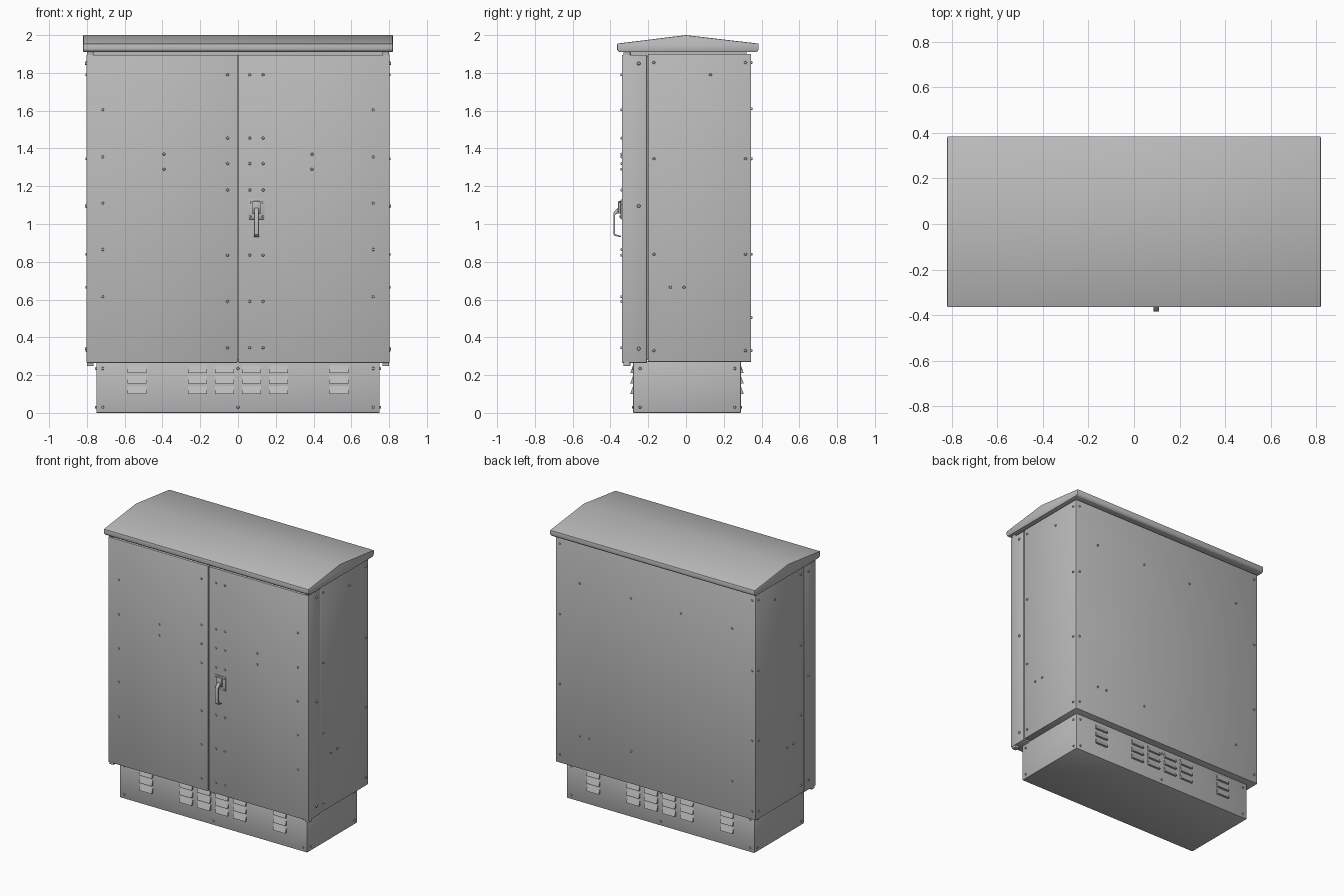
import bpy, bmesh, math
from mathutils import Matrix, Vector

if "Cube" in bpy.data.objects:
    bpy.data.objects.remove(bpy.data.objects["Cube"], do_unlink=True)

# Painted sheet steel, shared by every part
grey = bpy.data.materials.new("light_grey_steel")
grey.use_nodes = True
colour = (0.5, 0.5, 0.5, 1)
grey.diffuse_color = colour
grey.node_tree.nodes["Principled BSDF"].inputs["Base Color"].default_value = colour


def finish(bm, name, bevel=0.0, angle=30):
    bmesh.ops.recalc_face_normals(bm, faces=bm.faces)
    mesh = bpy.data.meshes.new(name)
    bm.to_mesh(mesh)
    bm.free()
    mesh.materials.append(grey)
    ob = bpy.data.objects.new(name, mesh)
    bpy.context.collection.objects.link(ob)
    bpy.ops.object.select_all(action='DESELECT')
    ob.select_set(True)
    bpy.context.view_layer.objects.active = ob
    if bevel:
        mod = ob.modifiers.new("soft_edges", 'BEVEL')
        mod.width = bevel
        mod.segments = 2
        mod.limit_method = 'ANGLE'
        mod.angle_limit = math.radians(40)
        bpy.ops.object.modifier_apply(modifier=mod.name)
    bpy.ops.object.shade_smooth_by_angle(angle=math.radians(angle))
    return ob


def add_box(bm, x, y, z):
    """Add a box given its (low, high) range on each axis."""
    centre = Vector([(r[0] + r[1]) / 2 for r in (x, y, z)])
    size = [r[1] - r[0] for r in (x, y, z)]
    mat = Matrix.Translation(centre) @ Matrix.Diagonal((*size, 1))
    return bmesh.ops.create_cube(bm, size=1, matrix=mat)["verts"]


def box(name, x, y, z, bevel=0.0):
    bm = bmesh.new()
    add_box(bm, x, y, z)
    return finish(bm, name, bevel)


def prism(name, profile, half_width, centre_x=0, bevel=0.0):
    """Extrude a (y, z) profile along x."""
    bm = bmesh.new()
    face = bm.faces.new([bm.verts.new((centre_x - half_width, y, z)) for y, z in profile])
    ext = bmesh.ops.extrude_face_region(bm, geom=[face])["geom"]
    moved = [v for v in ext if isinstance(v, bmesh.types.BMVert)]
    bmesh.ops.translate(bm, verts=moved, vec=(2 * half_width, 0, 0))
    return finish(bm, name, bevel)


def bolts(name, points, normal, radius=0.008):
    """Round fastener heads standing on a wall that faces along normal."""
    bm = bmesh.new()
    n = Vector(normal)
    turn = n.to_track_quat('Z', 'Y').to_matrix().to_4x4()
    for p in points:
        mat = Matrix.Translation(Vector(p) + n * 0.003) @ turn
        bmesh.ops.create_cone(bm, cap_ends=True, segments=10, radius1=radius,
                              radius2=radius * 0.7, depth=0.008, matrix=mat)
    return finish(bm, name)


# Main shell
box("plinth", (-0.75, 0.75), (-0.28, 0.29), (0, 0.275), 0.003)
box("cabinet_body", (-0.8, 0.8), (-0.202, 0.345), (0.27, 1.9), 0.003)
box("door_frame_core", (-0.79, 0.79), (-0.32, -0.19), (0.28, 1.89))
box("roof_spacer", (-0.78, 0.78), (-0.32, 0.32), (1.88, 1.92))
for side, x in (("right", (-0.802, -0.002)), ("left", (0.002, 0.802))):
    box(side + "_door", x, (-0.34, -0.207), (0.265, 1.895), 0.004)

# Shallow pitched roof with folded edges
prism("roof", [(-0.353, 1.91), (-0.365, 1.922), (-0.365, 1.955), (0.0, 2.0),
               (0.385, 1.955), (0.385, 1.922), (0.373, 1.91)], 0.82, bevel=0.005)

# Hinge brackets at the outer door corners
for side, s in (("right", -1), ("left", 1)):
    for level, z in (("lower", 0.258), ("upper", 1.902)):
        x = sorted((s * 0.765, s * 0.8))
        box(f"{side}_{level}_hinge", x, (-0.332, -0.295), (z - 0.01, z + 0.01), 0.004)

# Louvre hoods, front and back of the plinth
for label, wall, out in (("front", -0.28, -1), ("back", 0.29, 1)):
    bm = bmesh.new()
    for x in (-0.535, -0.215, -0.072, 0.072, 0.215, 0.535):
        for z in (0.1, 0.155, 0.21):
            verts = add_box(bm, (x - 0.05, x + 0.05),
                            sorted((wall - out * 0.003, wall + out * 0.016)), (z, z + 0.042))
            for v in verts:
                if v.co.z > z + 0.02 and (v.co.y - wall) * out > 0:
                    v.co.y = wall
    finish(bm, label + "_louvres")

# Door fasteners
edge_rows = (0.615, 0.865, 1.11, 1.355, 1.605)
meeting_rows = (0.345, 0.59, 0.835, 1.18, 1.32, 1.455, 1.79)
points = [(x, -0.34, z) for x in (-0.716, 0.716) for z in edge_rows]
points += [(x, -0.34, z) for x in (-0.055, 0.062, 0.133) for z in meeting_rows]
points += [(x, -0.34, z) for x in (-0.392, 0.392) for z in (1.29, 1.37)]
bolts("door_bolts", points, (0, -1, 0))

# Side fasteners on body, doors and plinth
corner_rows = (0.33, 0.84, 1.345, 1.855)
for side, s in (("right", -1), ("left", 1)):
    points = [(s * 0.8, y, z) for y in (-0.17, 0.315) for z in corner_rows]
    points += [(s * 0.8, y, z) for y, z in ((0.13, 1.79), (-0.083, 0.665), (-0.01, 0.665))]
    bolts(side + "_side_bolts", points, (s, 0, 0))
    bolts(side + "_door_edge_bolts", [(s * 0.802, -0.25, z) for z in (0.34, 1.095, 1.85)],
          (s, 0, 0), 0.01)
    bolts(side + "_plinth_bolts", [(s * 0.75, y, z) for y in (-0.243, 0.258)
                                   for z in (0.03, 0.235)], (s, 0, 0))

# Back fasteners
points = [(x, 0.345, z) for x in (-0.77, 0.77) for z in corner_rows]
points += [(x, 0.345, 1.61) for x in (-0.61, -0.2, 0.2, 0.61)]
points += [(x, 0.345, 0.505) for x in (-0.61, 0.2, 0.535, 0.61)]
bolts("back_bolts", points, (0, 1, 0))
for label, y, n in (("front", -0.28, -1), ("back", 0.29, 1)):
    bolts(label + "_plinth_bolts", [(x, y, z) for x in (-0.716, 0, 0.716)
                                    for z in (0.03, 0.235)], (0, n, 0))

# Swing handle on its mounting plate
HX = 0.098
box("handle_plate", (HX - 0.043, HX + 0.043), (-0.346, -0.338), (1.025, 1.13), 0.003)
box("handle_pivot", (HX - 0.022, HX + 0.022), (-0.36, -0.34), (1.055, 1.122), 0.006)
prism("handle_lever", [(-0.34, 1.085), (-0.355, 1.09), (-0.378, 1.068), (-0.385, 1.055),
                       (-0.385, 0.945), (-0.38, 0.938), (-0.345, 0.93), (-0.345, 0.938),
                       (-0.375, 0.946), (-0.375, 1.05), (-0.355, 1.06), (-0.34, 1.06)],
      0.012, HX, 0.002)
bolts("handle_plate_bolts", [(HX + dx, -0.345, z) for dx in (-0.033, 0.033)
                             for z in (1.04, 1.115)], (0, -1, 0), 0.006)
